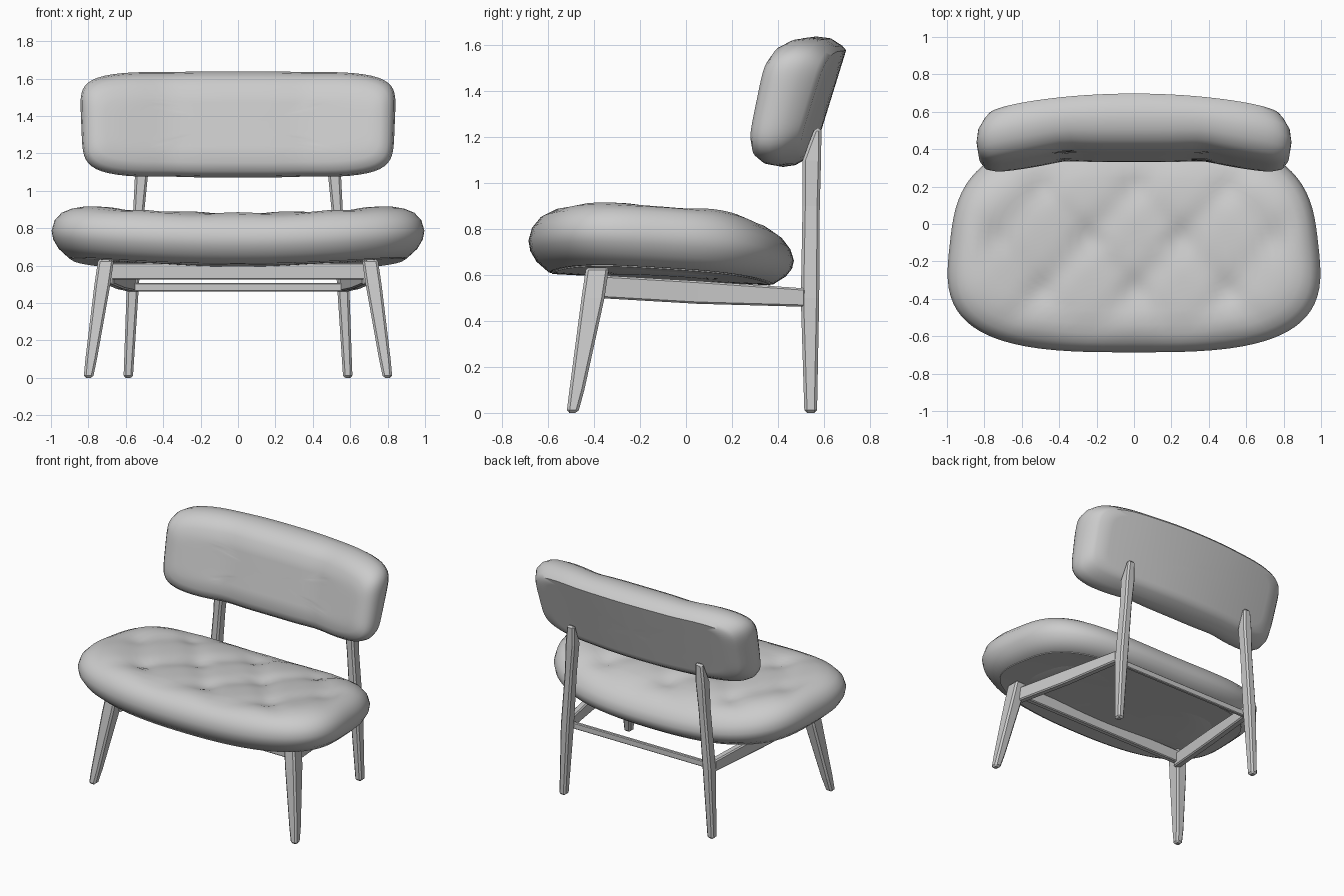
import bpy, bmesh, math

if "Cube" in bpy.data.objects:
    bpy.data.objects.remove(bpy.data.objects["Cube"])


def make_object(name, bm, smooth=None, bevel=0):
    bmesh.ops.recalc_face_normals(bm, faces=bm.faces)
    mesh = bpy.data.meshes.new(name)
    bm.to_mesh(mesh)
    bm.free()
    ob = bpy.data.objects.new(name, mesh)
    bpy.context.collection.objects.link(ob)
    if bevel:
        mod = ob.modifiers.new("Bevel", "BEVEL")
        mod.width, mod.segments = bevel, 1
    if smooth:
        bpy.ops.object.select_all(action="DESELECT")
        ob.select_set(True)
        bpy.context.view_layer.objects.active = ob
        bpy.ops.object.shade_smooth_by_angle(angle=math.radians(smooth))
    return ob


def outline(per_side, n):
    """Rounded square: even points on a square pulled onto a superellipse."""
    pts = []
    for k in range(4):
        for i in range(per_side):
            u, v = 1, -1 + 2 * i / per_side
            for _ in range(k):
                u, v = -v, u
            r = (abs(u) ** n + abs(v) ** n) ** (1 / n)
            pts.append((u / r, v / r))
    return pts


def pillow(name, hx, hy, n, rings, place, smooth=50, per_side=24):
    """Stack rings (inset, scale, height) and cap both ends with a centre point."""
    bm = bmesh.new()
    loops = []
    for d, t, h in rings:
        loops.append([bm.verts.new(place(u * (hx - d) * t, v * (hy - d) * t, h))
                      for u, v in outline(per_side, n)])
    count = 4 * per_side
    for a, b in zip(loops, loops[1:]):
        for i in range(count):
            j = (i + 1) % count
            bm.faces.new((a[i], a[j], b[j], b[i]))
    for loop, h in ((loops[0], rings[0][2]), (loops[-1], rings[-1][2])):
        c = bm.verts.new(place(0, 0, h))
        for i in range(count):
            bm.faces.new((loop[i], loop[(i + 1) % count], c))
    return make_object(name, bm, smooth)


def beam(name, axes, stations, bevel=0.012):
    """Box beam through stations (x, y, z, width_a, width_b)."""
    bm = bmesh.new()
    loops = []
    for s in stations:
        loop = []
        for sa, sb in ((-1, -1), (1, -1), (1, 1), (-1, 1)):
            p = list(s[:3])
            p[axes[0]] += sa * s[3] / 2
            p[axes[1]] += sb * s[4] / 2
            loop.append(bm.verts.new(p))
        loops.append(loop)
    for a, b in zip(loops, loops[1:]):
        for i in range(4):
            j = (i + 1) % 4
            bm.faces.new((a[i], a[j], b[j], b[i]))
    bm.faces.new(loops[0])
    bm.faces.new(loops[-1])
    return make_object(name, bm, bevel=bevel)


# Seat cushion: tapered plan, lifted sides, diamond tufting on top
def crease(a):
    return math.exp(-((a - round(a)) / 0.2) ** 2)


def place_seat(x, y, h):
    v = y / 0.575
    x *= 1 - 0.065 * v
    wy = y - 0.108
    z = 0.585 + 0.06 * x * x - 0.03 * v + h
    z -= 0.11 * max(0, v - 0.3) ** 2 * max(0, h) / 0.28
    if h > 0.25:
        a, b = x / 0.5, (wy - 0.2) / 0.56
        fade = max(0, 1 - abs(x) ** 4) * max(0, 1 - v ** 4) * min(1, (h - 0.25) / 0.03)
        cu, cv = crease(a + b), crease(a - b)
        z -= fade * (0.014 * (cu + cv) + 0.012 * cu * cv)
    return (x, wy, z)


inner = [(0.2, t / 16, 0.285) for t in range(15, 0, -1)]
pillow("seat_cushion", 0.985, 0.578, 3.1,
       [(0.09, 0.5, 0), (0.09, 1, 0), (0.035, 1, 0.045), (0.008, 1, 0.09),
        (0, 1, 0.135), (0.015, 1, 0.19), (0.05, 1, 0.235), (0.1, 1, 0.265),
        (0.15, 1, 0.28), (0.2, 1, 0.285)] + inner, place_seat, 60)

# Board under the cushion
pillow("seat_base", 0.985, 0.575, 3.1,
       [(0.1, 1, -0.005), (0.1, 1, 0.015)], place_seat, 30)


# Backrest: tilted pad with a flat middle and wings bent forward
def place_back(x, z, s):
    ax = abs(x)
    front = 0.362 + 0.2 * z - 0.17 * max(0, ax - 0.37)
    front += 0.006 * math.exp(-((ax - 0.37) / 0.12) ** 2)
    back = 0.628 + 0.31 * z - 0.13 * x * x
    x *= 1 + 0.05 * z
    # edges dip slightly where the three pads meet
    z *= 1 - 0.015 * math.exp(-((ax - 0.37) / 0.12) ** 2)
    return (x, front + (back - front) * s, 1.355 + z)


front_fill = [(0.13, t / 8, 0) for t in range(1, 8)]
back_fill = [(0.06, t / 8, 1) for t in range(7, 0, -1)]
pillow("backrest", 0.838, 0.284, 5.5,
       front_fill + [(0.13, 1, 0.01), (0.08, 1, 0.04), (0.035, 1, 0.13), (0.008, 1, 0.3),
                     (0, 1, 0.5), (0.008, 1, 0.72), (0.04, 1, 0.92), (0.06, 1, 1)] + back_fill,
       place_back)

# Legs and side rails, mirrored left and right
for side, sx in (("left", -1), ("right", 1)):
    beam("front_leg_" + side, (0, 1),
         [(sx * 0.8, -0.495, 0, 0.05, 0.05), (sx * 0.785, -0.475, 0.1, 0.062, 0.065),
          (sx * 0.725, -0.405, 0.5, 0.085, 0.1), (sx * 0.705, -0.385, 0.635, 0.085, 0.1)])
    beam("back_leg_" + side, (0, 1),
         [(sx * 0.587, 0.543, 0, 0.05, 0.055), (sx * 0.562, 0.54, 0.5, 0.065, 0.08),
          (sx * 0.53, 0.545, 0.9, 0.06, 0.075), (sx * 0.515, 0.548, 1.1, 0.07, 0.08),
          (sx * 0.508, 0.575, 1.24, 0.055, 0.03)])
    beam("side_rail_" + side, (0, 2),
         [(sx * 0.69, -0.38, 0.55, 0.05, 0.1), (sx * 0.63, 0.05, 0.525, 0.05, 0.1),
          (sx * 0.57, 0.52, 0.502, 0.05, 0.08)], 0.008)

# Cross rails between the legs
beam("front_rail", (1, 2), [(-0.69, -0.36, 0.57, 0.04, 0.09),
                            (0.69, -0.36, 0.57, 0.04, 0.09)], 0.006)
beam("back_rail", (1, 2), [(-0.56, 0.49, 0.485, 0.025, 0.045),
                           (0.56, 0.49, 0.485, 0.025, 0.045)], 0.005)
